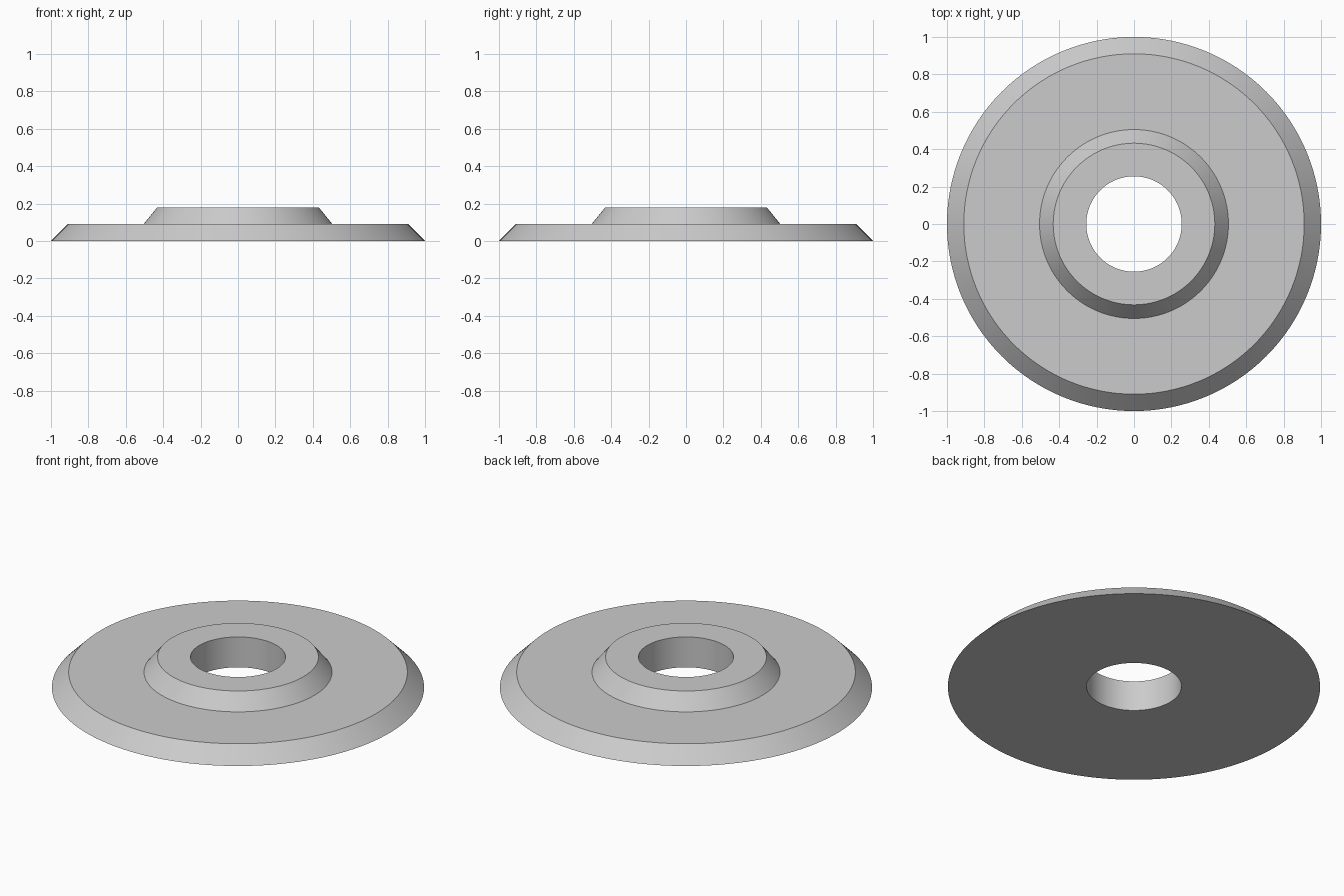
import bpy
import bmesh
from math import cos, sin, radians, tau

default_cube = bpy.data.objects.get("Cube")
if default_cube:
    bpy.data.objects.remove(default_cube, do_unlink=True)

SEGMENTS = 128


def flat_material(name, colour):
    mat = bpy.data.materials.new(name)
    mat.use_nodes = True
    mat.diffuse_color = colour
    mat.node_tree.nodes["Principled BSDF"].inputs["Base Color"].default_value = colour
    return mat


def lathe(name, profile, mat):
    """Revolve a closed (radius, height) profile around z."""
    bm = bmesh.new()
    rings = []
    for i in range(SEGMENTS):
        a = tau * i / SEGMENTS
        rings.append([bm.verts.new((r * cos(a), r * sin(a), z)) for r, z in profile])
    count = len(profile)
    for i, ring in enumerate(rings):
        following = rings[(i + 1) % SEGMENTS]
        for j in range(count):
            k = (j + 1) % count
            bm.faces.new((ring[j], following[j], following[k], ring[k]))
    bmesh.ops.recalc_face_normals(bm, faces=bm.faces)
    mesh = bpy.data.meshes.new(name)
    bm.to_mesh(mesh)
    bm.free()
    mesh.materials.append(mat)
    obj = bpy.data.objects.new(name, mesh)
    bpy.context.collection.objects.link(obj)
    bpy.ops.object.select_all(action="DESELECT")
    obj.select_set(True)
    bpy.context.view_layer.objects.active = obj
    bpy.ops.object.shade_smooth_by_angle(angle=radians(30))
    return obj


grey = flat_material("plain grey", (0.6, 0.6, 0.6, 1))

# Stepped ring: bevelled flange, raised bevelled collar and straight centre bore
BORE, HEIGHT, STEP = 0.255, 0.18, 0.09
lathe("stepped_flange_ring", [
    (BORE, 0), (1, 0), (0.91, STEP),
    (0.505, STEP), (0.432, HEIGHT), (BORE, HEIGHT),
], grey)
